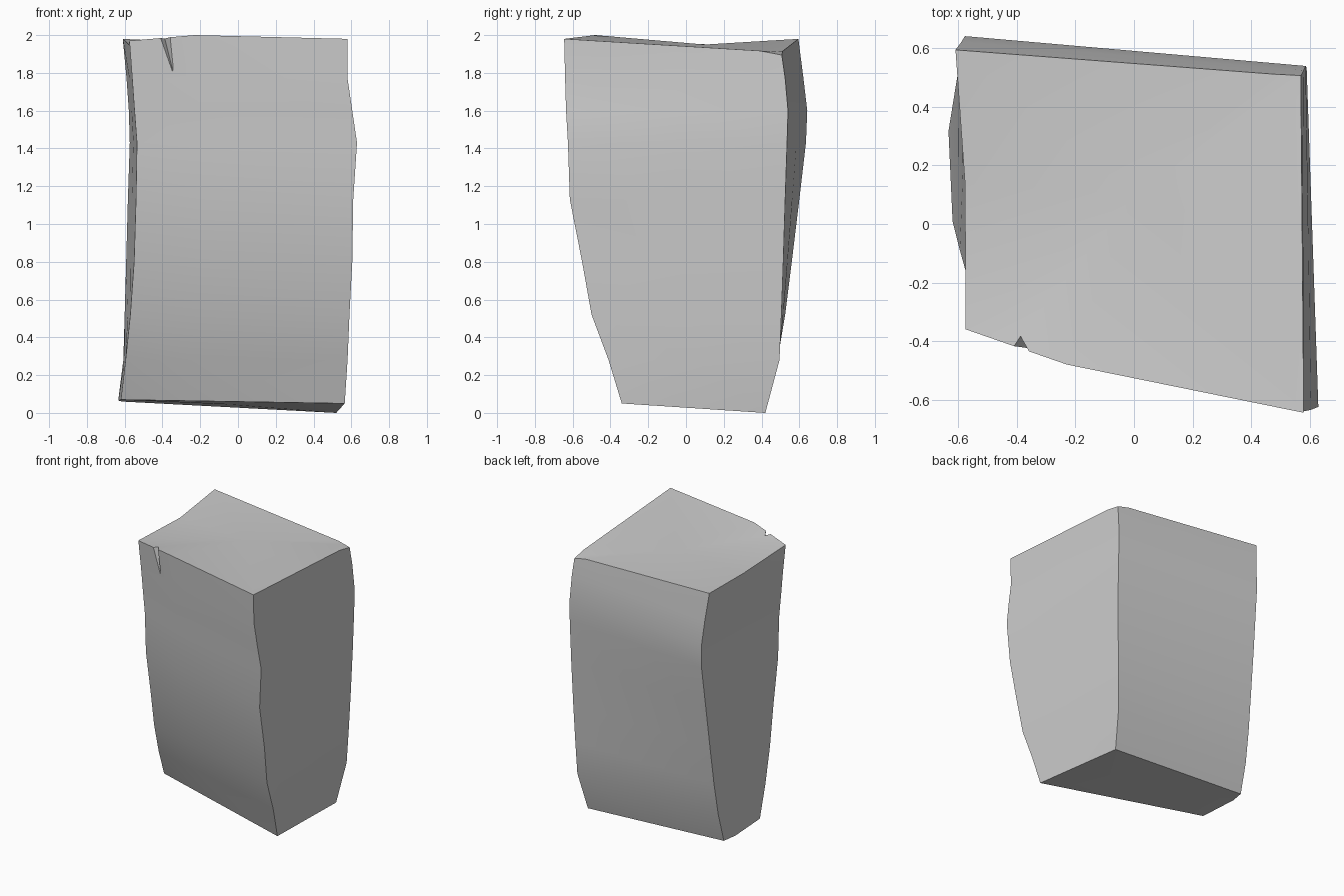
import bpy
import bmesh
import math
from mathutils import Vector

old = bpy.data.objects.get("Cube")
if old:
    bpy.data.objects.remove(old, do_unlink=True)

# Stone material
stone = bpy.data.materials.new("pale_grey_stone")
stone.use_nodes = True
colour = (0.6, 0.6, 0.6, 1)
stone.diffuse_color = colour
shader = next(n for n in stone.node_tree.nodes if n.type == "BSDF_PRINCIPLED")
shader.inputs["Base Color"].default_value = colour
shader.inputs["Roughness"].default_value = 0.9

# Heights of the cross-sections, top to bottom, and the four corner outlines
levels = [1.98, 1.77, 1.6, 1.43, 1.13, 0.8, 0.52, 0.28, 0.05]
front_right_side = [(-.575, -.36), (-.56, -.35), (-.548, -.345), (-.535, -.34), (-.54, -.32),
                    (-.55, -.25), (-.57, -.18), (-.595, -.09), (-.62, .01)]
front_left_side = [(.58, -.645), (.58, -.64), (.605, -.635), (.63, -.625), (.61, -.615),
                   (.605, -.55), (.59, -.5), (.58, -.41), (.565, -.34)]
back_left_side = [(.57, .505), (.58, .525), (.587, .54), (.59, .535), (.585, .525),
                  (.575, .515), (.565, .505), (.555, .495), (.52, .42)]
back_right_side = [(-.61, .595), (-.59, .622), (-.578, .642), (-.573, .635), (-.583, .6),
                   (-.592, .56), (-.6, .525), (-.607, .485), (-.612, .425)]
corners = [front_right_side, front_left_side, back_left_side, back_right_side]
top_heights = [1.97, 1.98, 1.91, 1.98]
bottom_heights = [.07, .05, 0, .06]
last = len(levels) - 1

# Position along each side of its middle point, and shifts on the end rims
side_split = [0.3, 0.5, 0.5, 0.5]
top_shift = [Vector((0, 0, .027)), Vector(), Vector(), Vector((.015, .02, -.025))]
bottom_shift = [Vector(), Vector(), Vector(), Vector((-.018, .1, 0))]
front_bulge = Vector((0, -.035, 0))


def corner_point(side, level):
    x, y = corners[side][level]
    z = levels[level]
    if level == 0:
        z = top_heights[side]
    elif level == last:
        z = bottom_heights[side]
    return Vector((x, y, z))


def make_ring(bm, level):
    ring = []
    for side in range(4):
        a = corner_point(side, level)
        b = corner_point((side + 1) % 4, level)
        middle = a.lerp(b, side_split[side])
        if side == 0:
            middle += front_bulge * (1 - level / last)
        if level == 0:
            middle += top_shift[side]
        elif level == last:
            middle += bottom_shift[side]
        ring += [bm.verts.new(a), bm.verts.new(middle)]
    return ring


def cap(bm, ring, centre):
    hub = bm.verts.new(centre)
    for i, vert in enumerate(ring):
        bm.faces.new((vert, ring[(i + 1) % len(ring)], hub))


# Block: stacked cross-sections closed by slightly dished ends
bm = bmesh.new()
rings = [make_ring(bm, level) for level in range(len(levels))]
for upper, lower in zip(rings, rings[1:]):
    for i in range(len(upper)):
        j = (i + 1) % len(upper)
        bm.faces.new((upper[i], lower[i], lower[j], upper[j]))
cap(bm, rings[0], (0, .1, 1.95))
cap(bm, rings[-1], (-.05, .12, .045))

# Shallow chip on the back corner of the top
a, b, c = Vector((.48, .51, 1.915)), Vector((.57, .39, 1.917)), Vector((.57, .505, 1.895))
normal = (b - a).cross(c - a)
if normal.z < 0:
    normal.negate()
result = bmesh.ops.bisect_plane(bm, geom=bm.verts[:] + bm.edges[:] + bm.faces[:],
                                plane_co=a, plane_no=normal, clear_outer=False)
cut_verts = [v for v in bm.verts if (v.co - a).dot(normal) > 1e-5
             and (v.co - c).length < .1]
bmesh.ops.translate(bm, verts=cut_verts, vec=(0, 0, -.015))
bmesh.ops.recalc_face_normals(bm, faces=bm.faces[:])

mesh = bpy.data.meshes.new("stone_block")
bm.to_mesh(mesh)
bm.free()
mesh.materials.append(stone)
block = bpy.data.objects.new("stone_block", mesh)
bpy.context.collection.objects.link(block)

# Narrow chip on the front rim
bpy.ops.mesh.primitive_cone_add(vertices=3, radius1=0, radius2=.06, depth=.28,
                                location=(-.375, -.425, 1.93),
                                rotation=(0, math.radians(-14), 0))
cutter = bpy.context.object
cutter.name = "chip_cutter"
cutter.hide_render = True
cutter.data.materials.append(stone)
bpy.ops.object.select_all(action="DESELECT")
block.select_set(True)
bpy.context.view_layer.objects.active = block
chip = block.modifiers.new("front_chip", "BOOLEAN")
chip.operation = "DIFFERENCE"
chip.solver = "EXACT"
chip.object = cutter
bpy.ops.object.modifier_apply(modifier=chip.name)
bpy.data.objects.remove(cutter, do_unlink=True)

bpy.ops.object.shade_smooth_by_angle(angle=math.radians(30))
